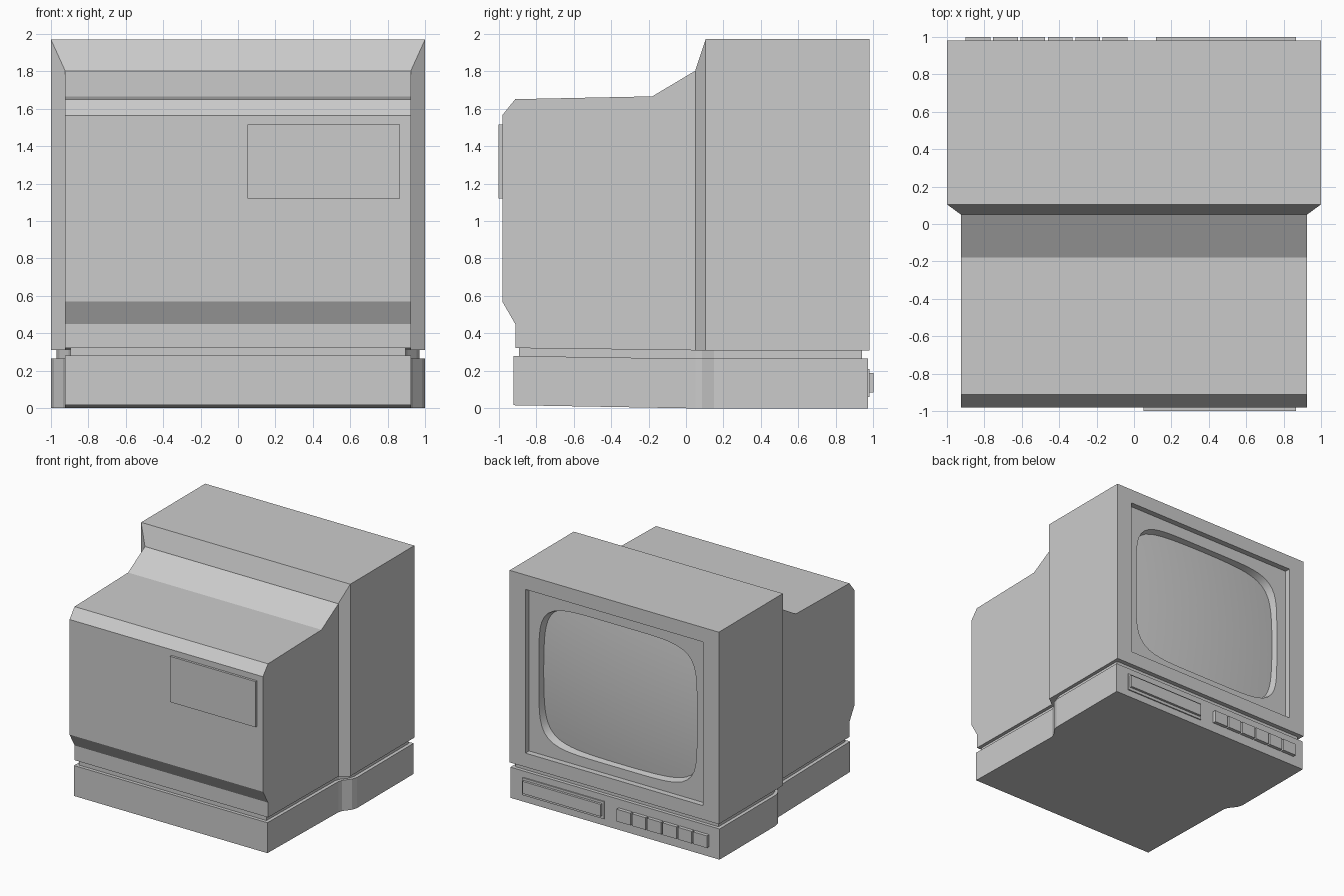
import bpy, bmesh
from math import cos, sin, pi

if "Cube" in bpy.data.objects:
    bpy.data.objects.remove(bpy.data.objects["Cube"])


def loft(name, rings, cap_first=False, cap_last=False, smooth=False):
    """Skin a list of equal-length point rings, ordered along +y."""
    bm = bmesh.new()
    rows = [[bm.verts.new(p) for p in ring] for ring in rings]
    n = len(rows[0])
    for a, b in zip(rows, rows[1:]):
        for i in range(n):
            j = (i + 1) % n
            bm.faces.new((b[i], b[j], a[j], a[i])).smooth = smooth
    if cap_first:
        bm.faces.new(rows[0])
    if cap_last:
        bm.faces.new(rows[-1][::-1]).smooth = smooth
    me = bpy.data.meshes.new(name)
    bm.to_mesh(me)
    bm.free()
    ob = bpy.data.objects.new(name, me)
    bpy.context.collection.objects.link(ob)
    return ob


def rect(hx, y, z0, z1):
    return [(hx, y, z0), (hx, y, z1), (-hx, y, z1), (-hx, y, z0)]


def block(name, rows):
    return loft(name, [rect(*r) for r in rows], True, True)


def box(name, x0, x1, y0, y1, z0, z1):
    ring = lambda y: [(x1, y, z0), (x1, y, z1), (x0, y, z1), (x0, y, z0)]
    return loft(name, [ring(y0), ring(y1)], True, True)


# Front housing with a recessed face
HX, RX, RZ0, RZ1, RY = 1.0, 0.85, 0.43, 1.845, 0.93
loft("front_housing", [
    rect(0.925, 0.05, 0.31, 1.805),
    rect(HX, 0.105, 0.31, 1.97),
    rect(HX, 0.98, 0.31, 1.97),
    rect(RX, 0.98, RZ0, RZ1),
    rect(RX, RY, RZ0, RZ1)], cap_first=True)

# Bezel: rectangle blending to the rounded screen opening
N = 96
CZ = (RZ0 + RZ1) / 2
SX, SZ, POWER = 0.755, 0.615, 5.5
angles = [2 * pi * i / N for i in range(N)]


def square_ring(y):
    out = []
    for t in angles:
        m = max(abs(cos(t)), abs(sin(t)))
        out.append((RX * cos(t) / m, y, CZ + (RZ1 - CZ) * sin(t) / m))
    return out


def tube_ring(scale, depth):
    """Rounded-rectangle ring; depth is a function of normalised u, v."""
    out = []
    for t in angles:
        c, s = cos(t), sin(t)
        r = scale / (abs(c) ** POWER + abs(s) ** POWER) ** (1 / POWER)
        u, v = r * c, r * s
        out.append((SX * u, depth(u, v), CZ - 0.01 + SZ * v))
    return out


loft("screen_bezel", [square_ring(RY), tube_ring(1, lambda u, v: RY)])
loft("screen_rim", [tube_ring(1, lambda u, v: RY),
                    tube_ring(0.97, lambda u, v: 0.83)], smooth=True)

# Bulging glass
bulge = lambda u, v: 0.915 - 0.035 * (u * u + v * v)
loft("screen_glass", [tube_ring(s, bulge) for s in
                      (0.985, 0.88, 0.76, 0.64, 0.52, 0.4, 0.28, 0.16, 0.05)],
     cap_last=True, smooth=True)

# Rear casing
block("rear_casing", [
    (0.925, -0.98, 0.57, 1.565),
    (0.925, -0.911, 0.45, 1.65),
    (0.925, -0.91, 0.322, 1.65),
    (0.925, -0.18, 0.313, 1.665),
    (0.925, 0.055, 0.31, 1.805)])
box("rear_plate", 0.05, 0.867, -1.0, -0.97, 1.12, 1.515)

# Base and the inset neck above it share one plan, widening toward the screen
plan = [(0.925, -0.92), (0.925, 0.05), (0.935, 0.085),
        (0.985, 0.15), (1.0, 0.2), (1.0, 0.97)]


def slope(y, back, mid):
    return mid + (back - mid) * min(1, max(0, (0.05 - y) / 0.97))


block("base", [(x, y, slope(y, 0.017, 0), slope(y, 0.28, 0.265)) for x, y in plan])
block("neck", [(x - 0.03, y + (0.03 if y < -0.5 else -0.03 if y > 0.5 else 0),
                0.24, slope(y, 0.33, 0.32)) for x, y in plan])

# Control door and row of six buttons, each on a thin backing
box("door_backing", 0.10, 0.88, 0.95, 0.98, 0.06, 0.21)
box("control_door", 0.117, 0.865, 0.96, 1.0, 0.085, 0.19)
for i in range(6):
    x = -0.90 + 0.1465 * i
    box(f"button_{i + 1}", x, x + 0.132, 0.96, 1.0, 0.085, 0.19)
